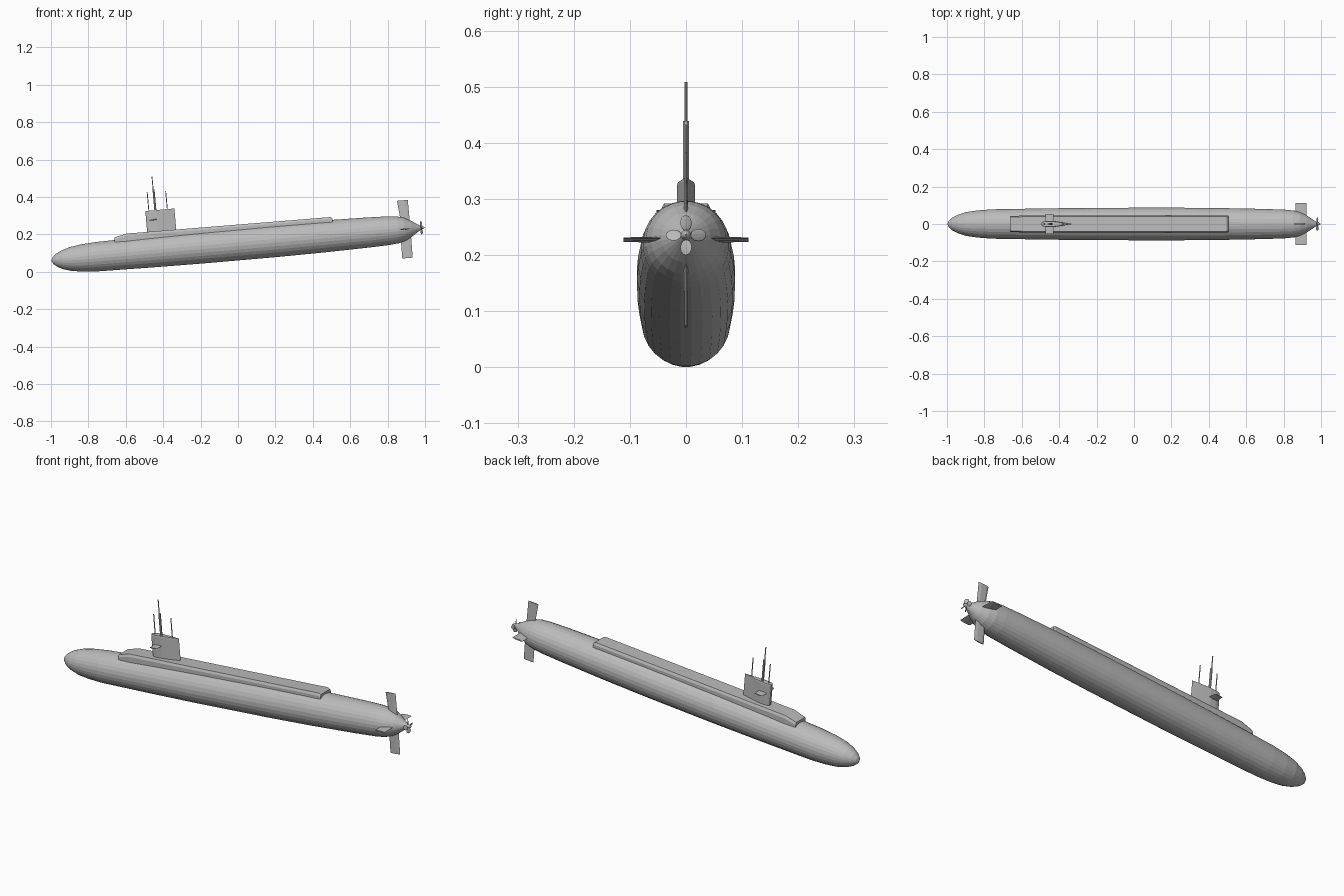
import bpy, bmesh, math
from mathutils import Matrix, Vector

cube = bpy.data.objects.get("Cube")
if cube:
    bpy.data.objects.remove(cube, do_unlink=True)

grey = bpy.data.materials.new("hull grey")
grey.use_nodes = True
colour = (0.5, 0.5, 0.5, 1)
grey.diffuse_color = colour
grey.node_tree.nodes["Principled BSDF"].inputs["Base Color"].default_value = colour

# Everything is built along a level axis, then pitched bow-down
POSE = Matrix.Translation((0, 0, 0.148)) @ Matrix.Rotation(math.radians(-5.1), 4, "Y")


def finish(name, bm):
    bmesh.ops.recalc_face_normals(bm, faces=bm.faces)
    bm.transform(POSE)
    mesh = bpy.data.meshes.new(name)
    bm.to_mesh(mesh)
    bm.free()
    mesh.materials.append(grey)
    obj = bpy.data.objects.new(name, mesh)
    bpy.context.collection.objects.link(obj)
    return obj


def loft(name, rings):
    """Skin closed rings of points in order and cap both ends."""
    bm = bmesh.new()
    rows = [[bm.verts.new(p) for p in ring] for ring in rings]
    n = len(rows[0])
    for a, b in zip(rows, rows[1:]):
        for i in range(n):
            j = (i + 1) % n
            bm.faces.new((a[i], a[j], b[j], b[i]))
    bm.faces.new(rows[0])
    bm.faces.new(rows[-1])
    return finish(name, bm)


def circle(centre, radius, u, v, sides):
    c, u, v = Vector(centre), Vector(u), Vector(v)
    steps = [math.tau * (i + 0.5) / sides for i in range(sides)]
    return [c + radius * (u * math.cos(t) + v * math.sin(t)) for t in steps]


def lathe_x(name, profile, sides):
    loft(name, [circle((x, 0, 0), r, (0, 1, 0), (0, 0, 1), sides) for x, r in profile])


def mast(name, x, bottom, top, radius, sides=8):
    loft(name, [circle((x, 0, z), radius, (1, 0, 0), (0, 1, 0), sides) for z in (bottom, top)])


def wing(name, direction, sections):
    """Thin foil; each section is (distance, leading x, trailing x, thickness)."""
    d = Vector(direction)
    side = d.cross(Vector((1, 0, 0)))
    rings = []
    for dist, lead, trail, thick in sections:
        chord = trail - lead
        outline = [(0, 0), (0.2, 0.5), (0.7, 0.5), (1, 0), (0.7, -0.5), (0.2, -0.5)]
        rings.append([d * dist + Vector((lead + f * chord, 0, 0)) + side * (t * thick)
                      for f, t in outline])
    loft(name, rings)


# Hull: rounded bow, slightly swollen middle, conical stern
lathe_x("hull", [(-1.0, 0.004), (-0.993, 0.018), (-0.975, 0.034), (-0.945, 0.05),
                 (-0.9, 0.064), (-0.84, 0.073), (-0.76, 0.079), (-0.47, 0.084),
                 (-0.2, 0.087), (0.2, 0.088), (0.45, 0.086), (0.7, 0.081),
                 (0.81, 0.077), (0.86, 0.072), (0.895, 0.062), (0.93, 0.044),
                 (0.965, 0.02), (0.985, 0.008)], 28)

# Raised deck casing with sloping sides and ends
deck = []
for x, top, shrink in [(-0.655, 0.094, 0.003), (-0.59, 0.109, 0), (0.503, 0.1, 0), (0.514, 0.094, 0.002)]:
    w = 0.045 - shrink
    deck.append([(x, -w, 0.06), (x, -w, top - 0.012), (x, -w + 0.006, top),
                 (x, w - 0.006, top), (x, w, top - 0.012), (x, w, 0.06)])
loft("deck_casing", deck)

# Sail: teardrop plan, rounded in front and pointed behind
half = [(-0.478, 0.006), (-0.47, 0.012), (-0.452, 0.016), (-0.42, 0.016), (-0.385, 0.011), (-0.35, 0.005)]
plan = half + [(-0.322, 0)] + [(x, -y) for x, y in reversed(half)]
loft("sail", [[(x, y * s, z) for x, y in plan] for z, s in ((0.08, 1), (0.215, 1), (0.22, 0.88))])

# Masts
mast("front_mast", -0.459, 0.2, 0.321, 0.0025)
mast("main_mast", -0.424, 0.2, 0.33, 0.006)
mast("main_mast_antenna", -0.426, 0.32, 0.4, 0.0025)
mast("rear_mast", -0.36, 0.2, 0.318, 0.0025)

# Sail planes and stern planes on both sides
for label, s in (("left", 1), ("right", -1)):
    wing("sail_plane_" + label, (0, s, 0.0),
         [(0.0, -0.463, -0.415, 0.006), (0.053, -0.459, -0.418, 0.004)])
    wing("stern_plane_" + label, (0, s, 0),
         [(0.0, 0.868, 0.928, 0.008), (0.111, 0.868, 0.926, 0.006)])
for obj in bpy.data.objects:
    if obj.name.startswith("sail_plane"):
        obj.data.transform(Matrix.Translation((-0.015, 0, 0.169)))

# Rudders
wing("upper_rudder", (0, 0, 1), [(0.0, 0.882, 0.926, 0.008), (0.155, 0.867, 0.925, 0.005)])
wing("lower_rudder", (0, 0, -1), [(0.0, 0.87, 0.926, 0.008), (0.155, 0.868, 0.924, 0.005)])

# Propeller: hub and four pitched oval blades
lathe_x("propeller_hub", [(0.965, 0.01), (0.988, 0.009), (0.998, 0.005), (1.002, 0.001)], 12)
for k in range(4):
    bm = bmesh.new()
    bmesh.ops.create_uvsphere(bm, u_segments=10, v_segments=6, radius=1)
    bm.transform(Matrix.Rotation(k * math.pi / 2, 4, "X")
                 @ Matrix.Translation((0.984, 0, 0.022))
                 @ Matrix.Rotation(math.radians(30), 4, "Z")
                 @ Matrix.Diagonal((0.002, 0.012, 0.014, 1)))
    finish("propeller_blade_%d" % (k + 1), bm)
